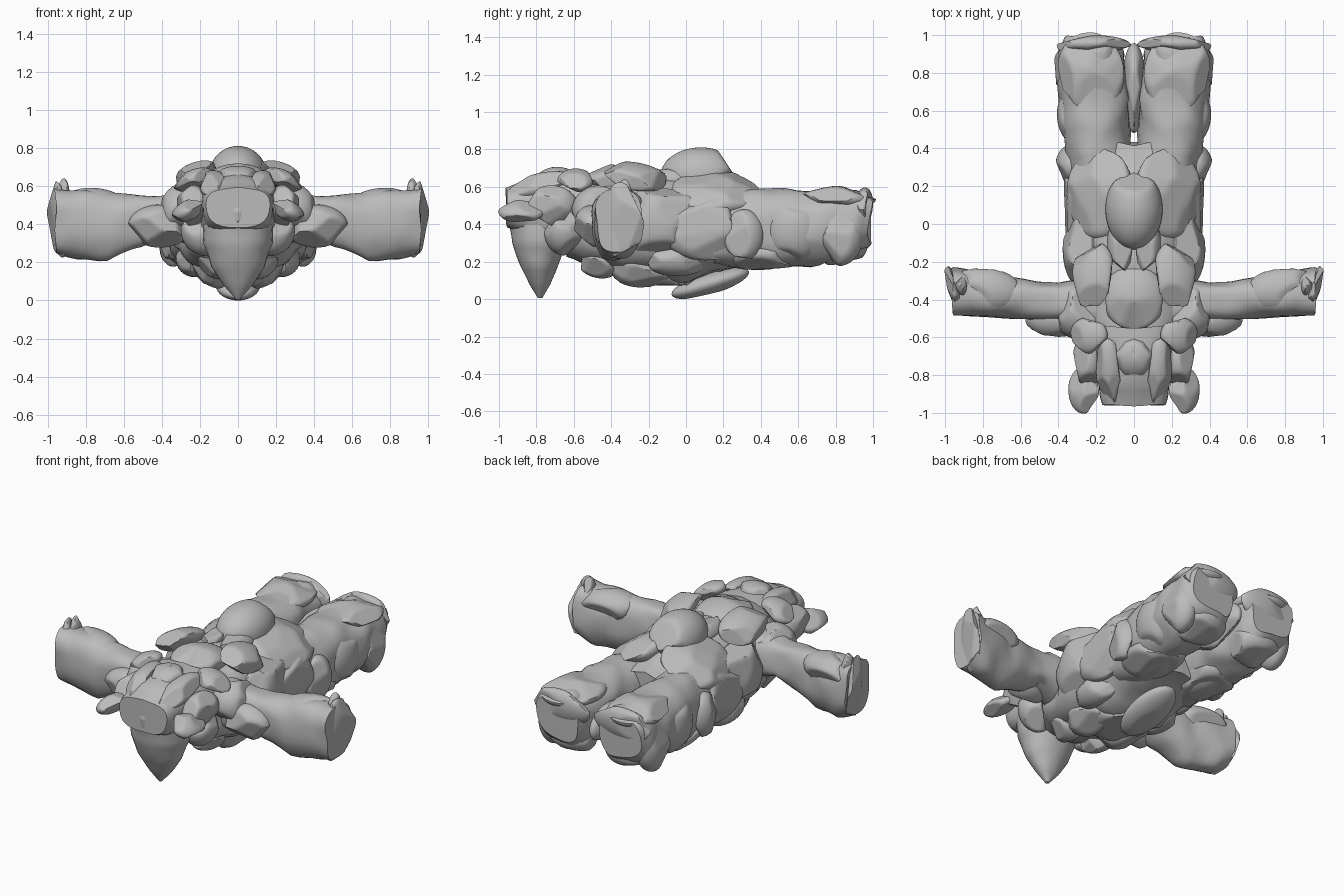
import bpy, bmesh, math, random
from mathutils import Vector, Euler, noise

if "Cube" in bpy.data.objects:
    bpy.data.objects.remove(bpy.data.objects["Cube"])

stone = bpy.data.materials.new("grey stone")
stone.use_nodes = True
COLOR = (0.5, 0.5, 0.5, 1)
stone.diffuse_color = COLOR
stone.node_tree.nodes["Principled BSDF"].inputs["Base Color"].default_value = COLOR


def finish(name, bm, centre):
    """Turn a bmesh into a stone object mirrored across x."""
    bmesh.ops.recalc_face_normals(bm, faces=bm.faces)
    mesh = bpy.data.meshes.new(name)
    bm.to_mesh(mesh)
    bm.free()
    mesh.materials.append(stone)
    obj = bpy.data.objects.new(name, mesh)
    bpy.context.collection.objects.link(obj)
    mod = obj.modifiers.new("mirror", "MIRROR")
    mod.use_bisect_axis[0] = centre
    mod.use_clip = centre
    bpy.ops.object.select_all(action="DESELECT")
    obj.select_set(True)
    bpy.context.view_layer.objects.active = obj
    bpy.ops.object.shade_smooth_by_angle(angle=math.radians(38))
    return obj


def boulder(name, loc, size, rot=(0, 0, 0), seed=1, centre=False, cuts=9):
    """Ellipsoid chipped by random planes."""
    rng = random.Random(seed)
    bm = bmesh.new()
    bmesh.ops.create_icosphere(bm, subdivisions=4, radius=1.08)
    for _ in range(cuts):
        d = Vector([rng.gauss(0, 1) for _ in range(3)]).normalized()
        depth = rng.uniform(0.78, 0.95)
        for v in bm.verts:
            over = v.co.dot(d) - depth
            if over > 0:
                v.co -= d * over
    turn = Euler([math.radians(a) for a in rot])
    for v in bm.verts:
        p = Vector([a * b for a, b in zip(v.co, size)])
        p.rotate(turn)
        v.co = p + Vector(loc)
    return finish(name, bm, centre)


def loft(name, axis, stations, centre=False, power=2.6, rough=0.02, sides=28):
    """Tube along an axis; stations are (t, c1, c2, r1, r2)."""
    bm = bmesh.new()
    rings = []
    for i, a in enumerate(stations):
        b = stations[min(i + 1, len(stations) - 1)]
        steps = 4 if i + 1 < len(stations) else 1
        for s in range(steps):
            t, c1, c2, r1, r2 = [p + (q - p) * s / steps for p, q in zip(a, b)]
            ring = []
            for k in range(sides):
                u = 2 * math.pi * k / sides
                e = 2 / power
                p = c1 + r1 * math.copysign(abs(math.cos(u)) ** e, math.cos(u))
                q = c2 + r2 * math.copysign(abs(math.sin(u)) ** e, math.sin(u))
                co = Vector({"x": (t, p, q), "y": (p, t, q), "z": (p, q, t)}[axis])
                co += noise.noise_vector(co * 7) * rough
                ring.append(bm.verts.new(co))
            rings.append(ring)
    for r0, r1 in zip(rings, rings[1:]):
        for k in range(sides):
            j = (k + 1) % sides
            bm.faces.new((r0[k], r0[j], r1[j], r1[k]))
    bm.faces.new(rings[0])
    bm.faces.new(rings[-1])
    return finish(name, bm, centre)


# Trunk and head
loft("torso", "y", [
    (-0.64, 0, 0.42, 0.20, 0.20), (-0.5, 0, 0.41, 0.27, 0.23),
    (-0.3, 0, 0.38, 0.31, 0.27), (0, 0, 0.37, 0.32, 0.29),
    (0.25, 0, 0.39, 0.33, 0.23), (0.42, 0, 0.38, 0.30, 0.18)],
    centre=True, power=2.2, rough=0.035)
loft("head", "y", [
    (-0.96, 0, 0.49, 0.17, 0.11), (-0.85, 0, 0.49, 0.19, 0.16),
    (-0.7, 0, 0.48, 0.21, 0.20), (-0.55, 0, 0.48, 0.24, 0.2)],
    centre=True, power=2.3)
boulder("snout", (0, -0.87, 0.46), (0.17, 0.1, 0.1), (15, 0, 0), 4, True)
boulder("crown", (0, -0.7, 0.62), (0.13, 0.11, 0.08), (10, 0, 0), 6, True)

# Pointed chin wedge
loft("chin", "z", [
    (0.005, 0, -0.78, 0.012, 0.012), (0.08, 0, -0.78, 0.07, 0.06),
    (0.18, 0, -0.785, 0.14, 0.10), (0.3, 0, -0.785, 0.185, 0.145),
    (0.4, 0, -0.79, 0.18, 0.16)], centre=True, power=2, rough=0.008)

# Head side stones
boulder("cheek", (0.265, -0.88, 0.47), (0.085, 0.115, 0.05), (0, 30, 0), 11)
boulder("brow", (0.13, -0.77, 0.61), (0.07, 0.17, 0.06), (12, 20, 0), 12)
boulder("temple", (0.24, -0.72, 0.5), (0.08, 0.13, 0.1), (0, 0, 0), 13)
boulder("jaw", (0.19, -0.65, 0.36), (0.1, 0.1, 0.12), (0, 20, 0), 14)
boulder("collar_stone", (0.24, -0.59, 0.635), (0.1, 0.09, 0.045), (0, 25, 0), 15)

# Back plates and hump
boulder("hump", (0, 0.08, 0.66), (0.14, 0.2, 0.14), (0, 0, 0), 21, True, 4)
boulder("back_plate", (0.18, 0.16, 0.57), (0.18, 0.23, 0.09), (0, 28, 0), 22)
boulder("shoulder_plate", (0.22, -0.27, 0.655), (0.115, 0.17, 0.06), (-10, 22, 0), 23)
boulder("upper_spine", (0, -0.38, 0.62), (0.16, 0.17, 0.09), (-8, 0, 0), 24, True)
boulder("spine_stone", (0.07, -0.1, 0.65), (0.07, 0.15, 0.05), (0, 30, 0), 25)

# Flanks and underside
boulder("rib_stone", (0.27, -0.13, 0.41), (0.1, 0.2, 0.2), (0, 0, 0), 31)
boulder("hip_stone", (0.3, 0.1, 0.38), (0.08, 0.22, 0.16), (0, 0, 0), 32)
boulder("hip_knob", (0.335, 0.31, 0.34), (0.075, 0.1, 0.13), (0, 0, 0), 33)
boulder("chest_stone", (0.14, -0.27, 0.155), (0.1, 0.17, 0.075), (-12, -35, 0), 34)
boulder("throat_stone", (0.12, -0.47, 0.18), (0.09, 0.1, 0.055), (-12, -25, 0), 35)
boulder("low_rib", (0.23, -0.05, 0.22), (0.09, 0.17, 0.09), (0, -45, 0), 36)
boulder("belly_keel", (0, 0.13, 0.085), (0.11, 0.2, 0.055), (17, 0, 0), 37, True, 4)
boulder("belly", (0, -0.1, 0.14), (0.17, 0.22, 0.085), (0, 0, 0), 38, True)

# Arms
loft("arm", "x", [
    (0.2, -0.42, 0.43, 0.13, 0.15), (0.4, -0.41, 0.44, 0.10, 0.11),
    (0.55, -0.40, 0.42, 0.105, 0.14), (0.68, -0.39, 0.39, 0.105, 0.175),
    (0.85, -0.365, 0.4, 0.12, 0.18), (0.96, -0.36, 0.42, 0.125, 0.17)],
    power=2.5)
boulder("elbow_stone", (0.41, -0.5, 0.39), (0.155, 0.1, 0.105), (0, 0, 0), 41)
boulder("arm_root", (0.29, -0.46, 0.47), (0.13, 0.14, 0.13), (0, 15, 0), 42)
boulder("arm_cap", (0.78, -0.35, 0.5), (0.18, 0.11, 0.085), (0, 0, 8), 43)
boulder("fist_rim", (0.945, -0.345, 0.42), (0.035, 0.13, 0.19), (0, 4, -20), 44)
boulder("fist_tip", (0.915, -0.33, 0.56), (0.028, 0.05, 0.075), (0, 0, 0), 45)

# Legs
loft("leg", "y", [
    (0.15, 0.19, 0.38, 0.17, 0.19), (0.35, 0.19, 0.38, 0.165, 0.21),
    (0.55, 0.205, 0.38, 0.18, 0.205), (0.75, 0.215, 0.39, 0.18, 0.195),
    (0.9, 0.215, 0.4, 0.18, 0.185), (0.98, 0.215, 0.42, 0.15, 0.13)],
    power=2.4, rough=0.03)
boulder("heel_plate", (0.23, 0.8, 0.535), (0.165, 0.2, 0.065), (0, 0, -6), 51)
boulder("toe_rim", (0.22, 0.945, 0.49), (0.19, 0.05, 0.1), (-8, 0, 0), 52)
boulder("ankle_knob", (0.34, 0.82, 0.35), (0.085, 0.12, 0.16), (0, 0, 0), 53)
boulder("calf_stone", (0.3, 0.58, 0.37), (0.1, 0.15, 0.16), (0, 0, 0), 54)
boulder("sole_stone", (0.2, 0.83, 0.27), (0.15, 0.13, 0.09), (10, 0, 0), 55)
boulder("thigh_stone", (0.2, 0.42, 0.24), (0.15, 0.2, 0.09), (0, 0, 0), 56)
boulder("crotch_stone", (0, 0.72, 0.38), (0.06, 0.22, 0.12), (0, 0, 0), 57, True)
